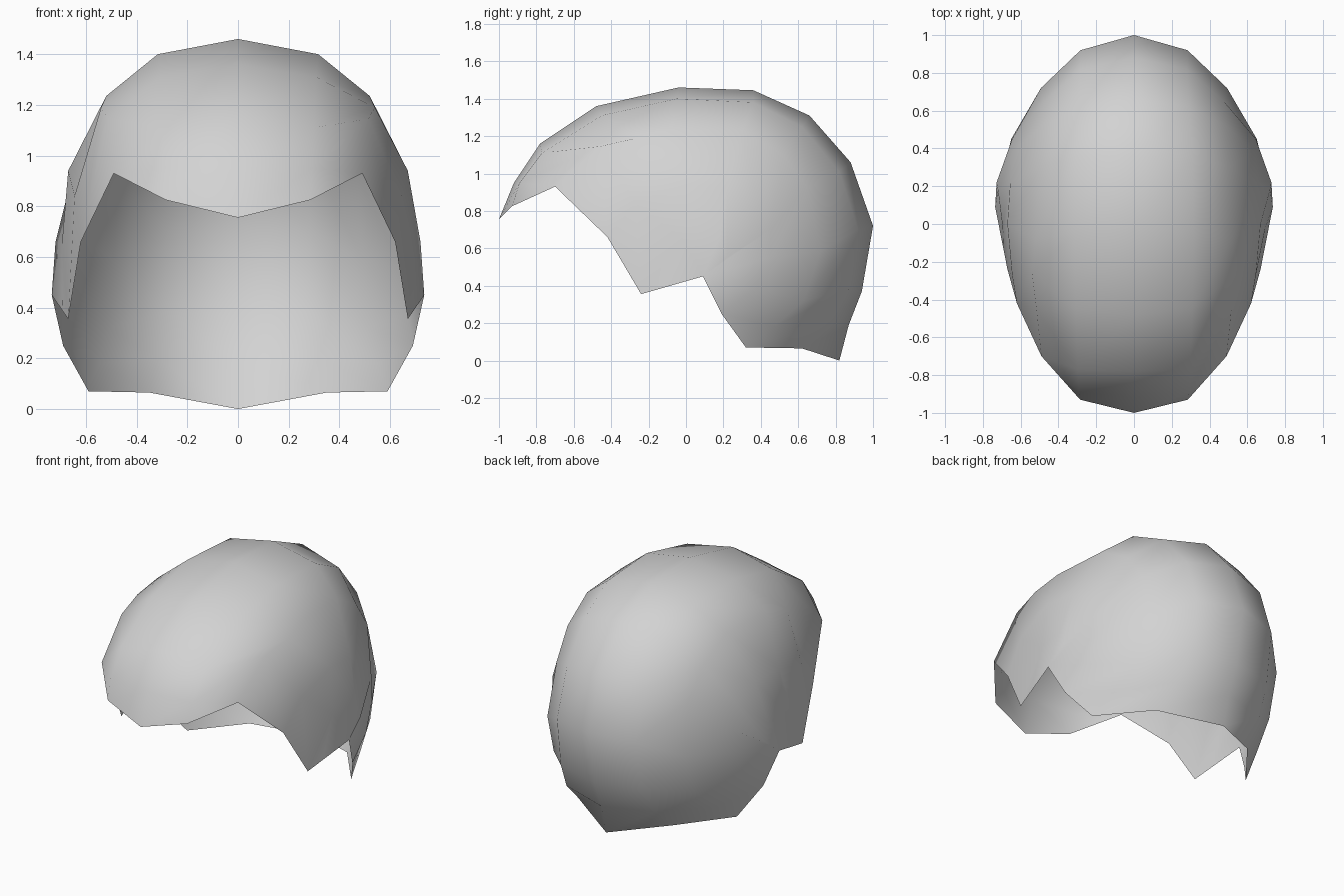
import bpy, bmesh

if "Cube" in bpy.data.objects:
    bpy.data.objects.remove(bpy.data.objects["Cube"])

ROWS = 12
# Strips running front to back: first row, x knots spread evenly along it, then (y, z) points
CROWN = (0, (0, 0), [(-1, .755), (-.92, .95), (-.78, 1.16), (-.48, 1.36), (-.04, 1.46), (.36, 1.445),
                     (.66, 1.31), (.88, 1.06), (1, .72), (.94, .37), (.87, .19), (.82, 0)])
UPPER = (0, (.285, .30, .32, .28, .285, .35),
         [(-.93, .825), (-.89, .95), (-.77, 1.11), (-.45, 1.31), (-.05, 1.40), (.36, 1.38),
          (.62, 1.25), (.82, 1.01), (.92, .70), (.87, .38), (.77, .20), (.62, .065)])
SIDE = (1, (.49, .54, .50, .475, .51, .59),
        [(-.70, .93), (-.46, 1.145), (-.26, 1.19), (-.08, 1.235), (.30, 1.23), (.52, 1.10),
         (.65, .92), (.72, .587), (.63, .32), (.47, .18), (.32, .07)])
LOWER = (2, (.62, .67, .64, .65, .69),
         [(-.42, .66), (-.27, .84), (0, .94), (.22, .92), (.38, .83), (.45, .70), (.45, .55),
          (.36, .38), (.19, .25)])
EAR = (3, (.67, .72, .735), [(-.24, .355), (-.02, .65), (.18, .66), (.22, .55), (.09, .45)])


def strip_points(start, knots, yz):
    """Place one strip, repeating its end points so every strip has the same rows."""
    last = len(yz) - 1
    pts = []
    for row in range(ROWS):
        i = min(max(row - start, 0), last)
        t = i / last * (len(knots) - 1)
        k = min(int(t), len(knots) - 2)
        x = knots[k] + (knots[k + 1] - knots[k]) * (t - k)
        pts.append((x, *yz[i]))
    return pts


# The ear notch edge runs between the two ends of the ear strip
strips = [strip_points(*s) for s in (CROWN, UPPER, SIDE, LOWER, EAR)]
first, last = strips[-1][0], strips[-1][-1]
notch = tuple(a + (b - a) * 0.36 for a, b in zip(first, last))
strips.append([first if r < 4 else notch if r == 4 else last for r in range(ROWS)])

# Open shell: skin neighbouring strips on both sides, then weld
bm = bmesh.new()
for side in (1, -1):
    grid = [[bm.verts.new((side * x, y, z)) for x, y, z in s] for s in strips]
    for a, b in zip(grid, grid[1:]):
        for r in range(ROWS - 1):
            quad = [a[r], b[r], b[r + 1], a[r + 1]]
            bm.faces.new(quad if side == 1 else quad[::-1])
bmesh.ops.remove_doubles(bm, verts=bm.verts, dist=0.001)
bmesh.ops.dissolve_degenerate(bm, dist=0.0005, edges=bm.edges)
bmesh.ops.recalc_face_normals(bm, faces=bm.faces)
top = max(bm.faces, key=lambda f: f.calc_center_median().z)
if top.normal.z < 0:
    bmesh.ops.reverse_faces(bm, faces=bm.faces)
for f in bm.faces:
    f.smooth = True

mesh = bpy.data.meshes.new("hair_cap")
bm.to_mesh(mesh)
bm.free()
cap = bpy.data.objects.new("hair_cap", mesh)
bpy.context.collection.objects.link(cap)

grey = bpy.data.materials.new("light grey")
grey.diffuse_color = (0.65, 0.65, 0.65, 1)
grey.use_nodes = True
grey.node_tree.nodes["Principled BSDF"].inputs["Base Color"].default_value = grey.diffuse_color
mesh.materials.append(grey)
